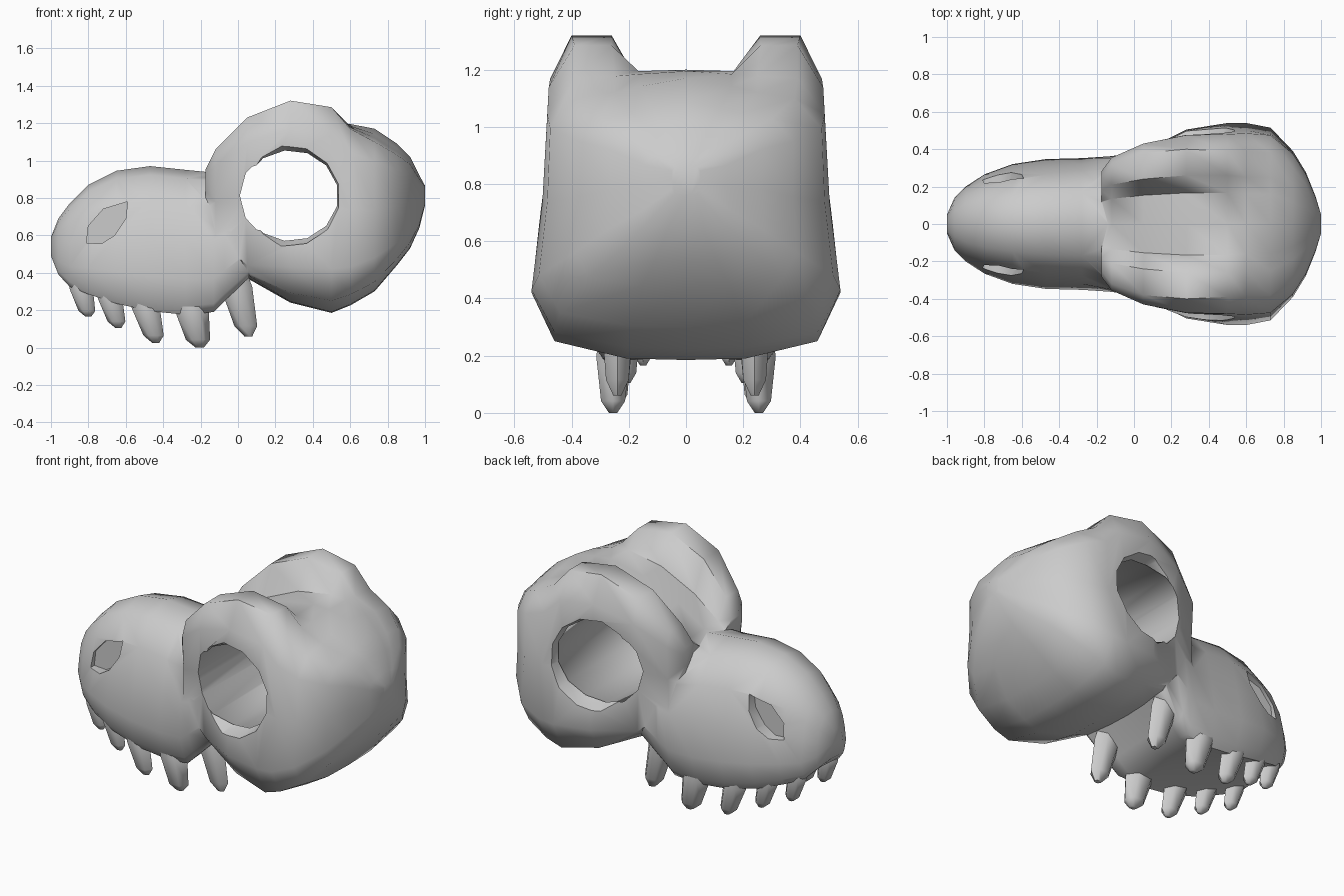
import bpy, bmesh, math

if "Cube" in bpy.data.objects:
    bpy.data.objects.remove(bpy.data.objects["Cube"])


def loft(name, rings_list):
    """Skin one or more series of closed rings into a capped mesh."""
    bm = bmesh.new()
    for rings in rings_list:
        vs = [[bm.verts.new(p) for p in r] for r in rings]
        n = len(vs[0])
        for a, b in zip(vs, vs[1:]):
            for i in range(n):
                j = (i + 1) % n
                bm.faces.new((a[i], a[j], b[j], b[i]))
        bm.faces.new(vs[0][::-1])
        bm.faces.new(vs[-1])
    bmesh.ops.recalc_face_normals(bm, faces=bm.faces)
    me = bpy.data.meshes.new(name)
    bm.to_mesh(me)
    bm.free()
    ob = bpy.data.objects.new(name, me)
    bpy.context.collection.objects.link(ob)
    return ob


def activate(ob):
    bpy.ops.object.select_all(action='DESELECT')
    ob.select_set(True)
    bpy.context.view_layer.objects.active = ob


def boolean(ob, other, op):
    activate(ob)
    m = ob.modifiers.new("cut", 'BOOLEAN')
    m.operation, m.object, m.solver = op, other, 'EXACT'
    bpy.ops.object.modifier_apply(modifier=m.name)
    bpy.data.objects.remove(other, do_unlink=True)


def smooth(ob, deg):
    activate(ob)
    bpy.ops.object.shade_smooth_by_angle(angle=math.radians(deg))


def ring(x, half):
    """Mirror a half section (first and last points lie on the centre line)."""
    return [(x, y, z) for y, z in half] + [(x, -y, z) for y, z in half[-2:0:-1]]


# Snout: x, underside z, top z, widest half width, fullness of the upper sides
snout_stations = [
    (-1.00, .49, .59, .05, 1.0),
    (-.96, .39, .69, .14, 1.0),
    (-.90, .325, .77, .20, 1.0),
    (-.80, .285, .87, .265, .97),
    (-.65, .235, .945, .32, .95),
    (-.47, .195, .97, .347, .97),
    (-.28, .175, .95, .352, 1.0),
    (-.13, .19, .935, .362, 1.06),
    (-.07, .25, .93, .37, 1.08),
    (.06, .375, .92, .385, 1.08),
]
rings = []
for x, zb, zt, wm, f in snout_stations:
    h = zt - zb
    lip = zb + .06 * h
    rings.append(ring(x, [(0, zb + .03 * h), (wm * .62, zb + .01 * h), (wm * .8, zb),
                          (wm * .89, lip), (wm, zb + .24 * h), (wm * .91 * f, zb + .52 * h),
                          (wm * .78 * f, zb + .76 * h), (wm * .48 * f, zb + .94 * h), (0, zt)]))
skull = loft("skull", [rings])

# Cranium with brow ridges: x, bottom z, bottom w, cheek z, cheek w,
# upper w, ridge outer y, ridge inner y, ridge z, centre top z
cranium_stations = [
    (-.175, .68, .15, .76, .25, .28, .25, .18, .95, .91),
    (-.12, .50, .25, .58, .345, .355, .32, .21, 1.06, .95),
    (.05, .37, .31, .44, .39, .43, .38, .24, 1.23, 1.06),
    (.28, .24, .42, .43, .505, .475, .40, .26, 1.32, 1.16),
    (.50, .185, .46, .42, .54, .48, .39, .26, 1.285, 1.20),
    (.60, .225, .46, .43, .54, .485, .39, .25, 1.17, 1.195),
    (.73, .30, .44, .48, .515, .475, .38, .25, 1.10, 1.17),
    (.85, .44, .34, .56, .39, .375, .30, .19, 1.03, 1.09),
    (.92, .53, .24, .64, .275, .265, .21, .13, .98, 1.02),
    (.97, .64, .14, .71, .15, .145, .12, .07, .90, .92),
    (1.0, .76, .04, .78, .05, .05, .04, .02, .86, .865),
]
rings = []
for x, zb, wb, zm, wm, wu, ro, ri, zr, zt in cranium_stations:
    zu = zm + .83 * (zr - zm)
    low = min(zt, zr) if zr > zt else zt * .6 + zr * .4
    rings.append(ring(x, [(0, zb), (wb * .45, zb + .005), (wb, zb + .28 * (zm - zb)), (wm, zm),
                          (wm * .49 + wu * .49, (zm + zu) / 2), (wu, zu), (ro, zr),
                          (ri, zr if zr > zt else zr + .3 * (zt - zr)),
                          (ri * .64, low - .005 * (zr > zt)), (0, zt)]))
boolean(skull, loft("cranium", [rings]), 'UNION')

# Eye sockets: bevelled rims, tilted with the cheeks, opening into a tunnel
rim = [(-.62, .295, .26), (-.475, .287, .265), (-.40, .256, .28), (-.385, .27, .28)]
rim += [(-y, r, cx) for y, r, cx in rim[::-1]]
rings = [[(cx + r * math.cos(a), y + math.copysign(.2 * r * math.cos(a), y),
           .812 + .95 * r * math.sin(a))
          for a in [math.tau * (i + .5) / 13 for i in range(13)]] for y, r, cx in rim]
boolean(skull, loft("eye_cutter", [rings]), 'DIFFERENCE')

# Nostrils: shallow almond-shaped pockets
almond = [(-.81, .56), (-.80, .65), (-.72, .74), (-.59, .78),
          (-.60, .69), (-.66, .60), (-.73, .555)]
pockets = [[[(x, s * y, z) for x, z in almond] for y in (.2, .5)] for s in (1, -1)]
boolean(skull, loft("nostril_cutter", pockets), 'DIFFERENCE')
smooth(skull, 55)

# Teeth: root x, tip x, y, root z, tip z, half width
teeth = [(-.85, -.80, .15, .36, .165, .062), (-.70, -.64, .205, .32, .105, .066),
         (-.51, -.44, .24, .27, .025, .075), (-.26, -.205, .255, .26, .0, .09),
         (-.03, .055, .24, .41, .06, .085)]
pairs = []
for x0, x1, y, z0, z1, w in teeth:
    for s in (1, -1):
        tooth = []
        for t, k in [(0, .9), (.25, 1), (.84, .72), (1, .25)]:
            z = z0 + (z1 - z0) * t
            tooth.append([(x0 + (x1 - x0) * t + w * k * math.cos(a),
                           s * y + w * .75 * k * math.sin(a), z)
                          for a in [math.tau * i / 6 for i in range(6)]])
        pairs.append(tooth)
smooth(loft("teeth", pairs), 65)
